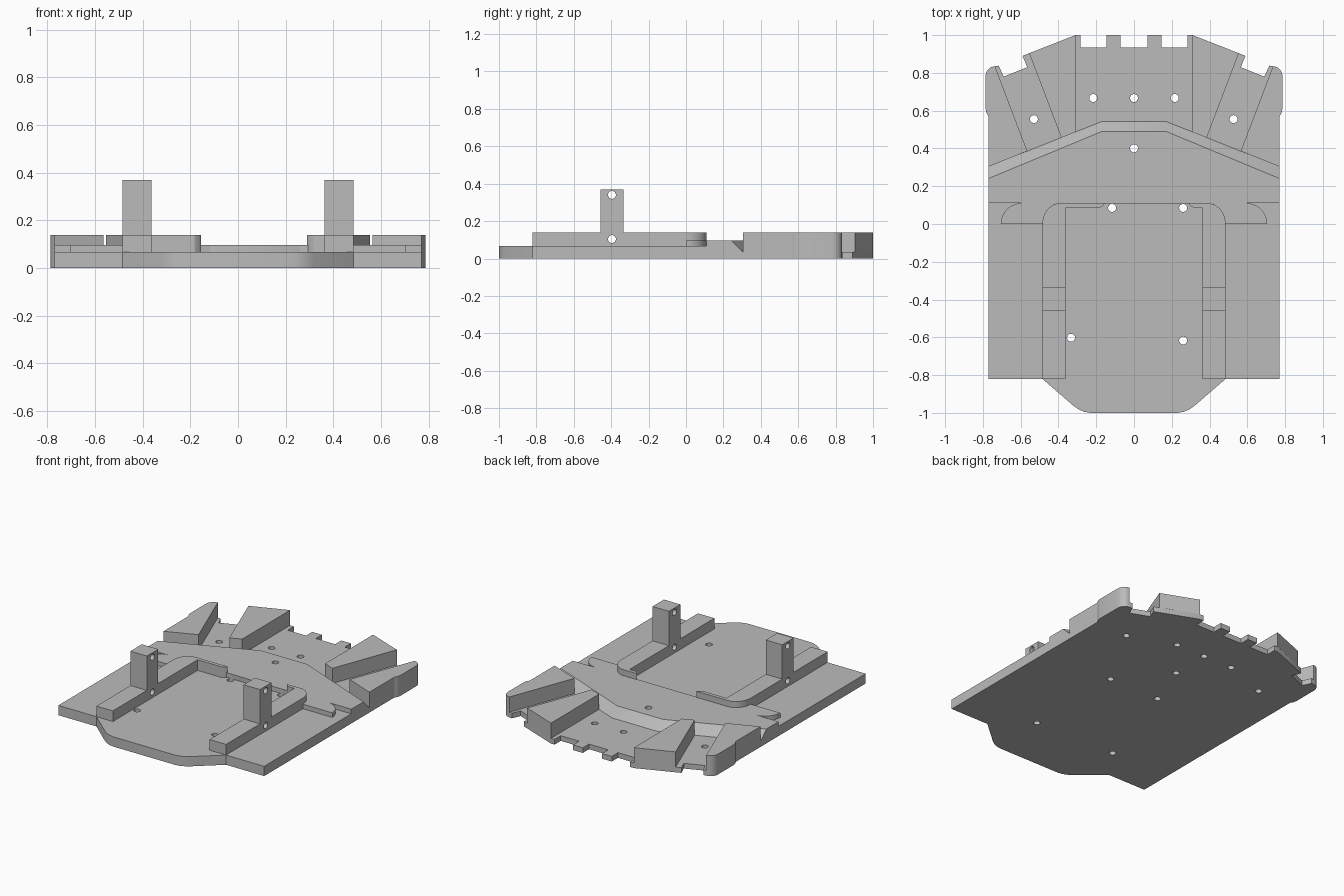
import bpy, bmesh, math
from mathutils import Matrix, Vector

if "Cube" in bpy.data.objects:
    bpy.data.objects.remove(bpy.data.objects["Cube"], do_unlink=True)

grey = bpy.data.materials.new("plain grey")
grey.use_nodes = True
grey.diffuse_color = (0.5, 0.5, 0.5, 1)
grey.node_tree.nodes["Principled BSDF"].inputs["Base Color"].default_value = (0.5, 0.5, 0.5, 1)

FLOOR, PLATE, DECK, TOP, POST = 0.035, 0.066, 0.097, 0.138, 0.37


def finish(name, bm):
    bmesh.ops.recalc_face_normals(bm, faces=bm.faces)
    mesh = bpy.data.meshes.new(name)
    bm.to_mesh(mesh)
    bm.free()
    mesh.materials.append(grey)
    obj = bpy.data.objects.new(name, mesh)
    bpy.context.collection.objects.link(obj)
    return obj


def prism(name, outline, z0, z1, top=None):
    """Extrude an outline between two heights, with an optional different top outline."""
    bm = bmesh.new()
    low = [bm.verts.new((x, y, z0)) for x, y in outline]
    high = [bm.verts.new((x, y, z1)) for x, y in (top or outline)]
    bm.faces.new(low)
    bm.faces.new(high)
    for i in range(len(low)):
        j = (i + 1) % len(low)
        bm.faces.new((low[i], low[j], high[j], high[i]))
    return finish(name, bm)


def arc(cx, cy, rx, ry, a0, a1, n=12):
    angles = [math.radians(a0 + (a1 - a0) * i / n) for i in range(n + 1)]
    return [(cx + rx * math.cos(a), cy + ry * math.sin(a)) for a in angles]


def flip(points, side=-1):
    return [(side * x, y) for x, y in points]


def both(half):
    """Close a half outline by mirroring it across x = 0."""
    return half + flip(half)[::-1]


# Outlines shared by several parts
side_edge = [(0.77, 0.57), (0.78, 0.585), (0.786, 0.61)] + arc(0.736, 0.78, 0.05, 0.055, 0, 90, 8)
tongue = [(0.77, -0.82), (0.485, -0.82), (0.32, -0.963), (0.295, -0.98), (0.265, -0.994), (0.23, -1)]
back_edge = [(0.072, 0.934), (0.072, 1), (0.145, 1), (0.145, 0.934), (0.283, 0.934), (0.283, 1),
             (0.31, 1), (0.59, 0.89), (0.565, 0.83), (0.69, 0.78), (0.716, 0.838)]

parts = [
    prism("floor_slab", both(back_edge + side_edge[::-1] + tongue), 0, FLOOR),
    prism("front_plate", both([(0.77, 0.11)] + tongue), FLOOR, PLATE),
]

# Raised deck with filleted front corners and a sloping rear edge
deck_front = [(0.77, 0.11)] + arc(0.595, 0, 0.11, 0.11, 90, 0) + [(0.42, 0), (0.42, 0.105)]
parts.append(prism("raised_deck", both([(0.17, 0.543), (0.77, 0.304)] + deck_front), FLOOR, DECK,
                   both([(0.17, 0.49), (0.77, 0.241)] + deck_front)))

# Paired rails, posts and rear blocks
for side, label, tip in ((-1, "right", 0.155), (1, "left", 0.29)):
    rail = [(0.362, -0.82), (0.485, -0.82)] + arc(0.39, 0, 0.095, 0.11, 0, 90)
    rail += [(tip, 0.11), (tip + 0.008, 0.097), (tip + 0.028, 0.085), (0.362, 0.085)]
    post = [(0.362, -0.457), (0.485, -0.457), (0.485, -0.335), (0.362, -0.335)]
    outer = [(0.77, 0.304)] + side_edge + [(0.565, 0.386)]
    inner = [(0.31, 0.487), (0.31, 1), (0.555, 0.904), (0.385, 0.457)]
    for part, outline, low, high in (("rail", rail, PLATE, TOP), ("post", post, TOP, POST),
                                     ("outer_block", outer, FLOOR, TOP),
                                     ("inner_block", inner, FLOOR, TOP)):
        parts.append(prism(label + "_" + part, flip(outline, side), low, high))

# Drill holes: vertical through the plates, sideways through rails and posts
drill = bmesh.new()


def add_hole(centre, turn, depth):
    bmesh.ops.create_cone(drill, cap_ends=True, segments=24, radius1=0.021, radius2=0.021,
                          depth=depth, matrix=Matrix.Translation(Vector(centre)) @ turn)


for x, y in ((-0.53, 0.555), (0.527, 0.555), (-0.216, 0.667), (0, 0.667), (0.216, 0.667),
             (0, 0.4), (-0.116, 0.085), (0.26, 0.085), (-0.333, -0.602), (0.26, -0.617)):
    add_hole((x, y, 0.05), Matrix.Identity(4), 0.4)
for side in (-1, 1):
    for z in (0.104, 0.34):
        add_hole((side * 0.424, -0.396, z), Matrix.Rotation(math.pi / 2, 4, "Y"), 0.2)
cutter = finish("hole_cutter", drill)
cutter.hide_render = True

for obj in parts:
    bpy.ops.object.select_all(action="DESELECT")
    bpy.context.view_layer.objects.active = obj
    obj.select_set(True)
    if "block" not in obj.name:
        mod = obj.modifiers.new("holes", "BOOLEAN")
        mod.operation, mod.solver, mod.object = "DIFFERENCE", "EXACT", cutter
        bpy.ops.object.modifier_apply(modifier=mod.name)
    bpy.ops.object.shade_smooth_by_angle(angle=math.radians(30))
bpy.data.objects.remove(cutter, do_unlink=True)
